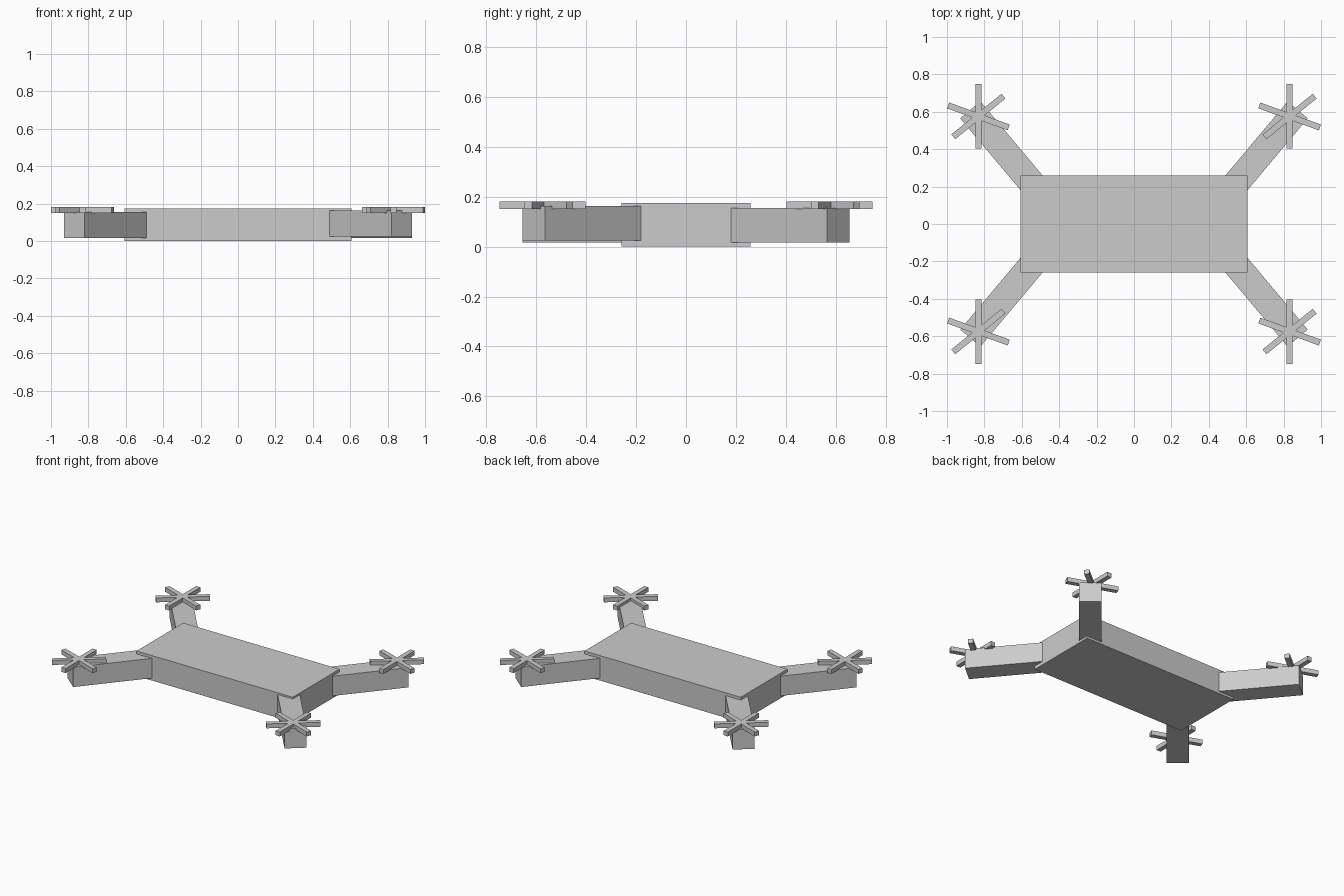
import bpy, bmesh
from math import sin, cos, atan2, hypot, radians, pi

if "Cube" in bpy.data.objects:
    bpy.data.objects.remove(bpy.data.objects["Cube"])


def prism(name, outline, z0, z1):
    """Extrude a flat outline between two heights."""
    bm = bmesh.new()
    face = bm.faces.new([bm.verts.new((x, y, z0)) for x, y in outline])
    top = bmesh.ops.extrude_face_region(bm, geom=[face])
    verts = [v for v in top["geom"] if isinstance(v, bmesh.types.BMVert)]
    bmesh.ops.translate(bm, verts=verts, vec=(0, 0, z1 - z0))
    bmesh.ops.recalc_face_normals(bm, faces=bm.faces)
    mesh = bpy.data.meshes.new(name)
    bm.to_mesh(mesh)
    bm.free()
    obj = bpy.data.objects.new(name, mesh)
    bpy.context.collection.objects.link(obj)
    return obj


def bar(start, end, width):
    """Rectangle outline around a centre line."""
    dx, dy = end[0] - start[0], end[1] - start[1]
    s = width / 2 / hypot(dx, dy)
    nx, ny = -dy * s, dx * s
    return [(start[0] + nx, start[1] + ny), (start[0] - nx, start[1] - ny),
            (end[0] - nx, end[1] - ny), (end[0] + nx, end[1] + ny)]


def rotor_outline(cx, cy, length, width):
    """Six-bladed star made of three crossing bars, as one outline."""
    angles = [radians(a) for a in (-20, 39, 90, 160, 219, 270)]
    r, h = length / 2, width / 2
    points = []
    for i, a in enumerate(angles):
        gap = (angles[(i + 1) % 6] - a) % (2 * pi)
        for side in (-h, h):
            points.append((cx + r * cos(a) - side * sin(a),
                           cy + r * sin(a) + side * cos(a)))
        notch, mid = h / sin(gap / 2), a + gap / 2
        points.append((cx + notch * cos(mid), cy + notch * sin(mid)))
    return points


# Central body
prism("body", [(-0.607, -0.259), (0.607, -0.259), (0.607, 0.259), (-0.607, 0.259)], 0, 0.175)

# Diagonal arms with a rotor on each; the front right arm sits slightly higher
for sx, side in ((-1, "left"), (1, "right")):
    for sy, end in ((-1, "front"), (1, "back")):
        lift = 0.008 if (sx, sy) == (1, -1) else 0
        prism(f"arm_{end}_{side}",
              bar((sx * 0.489, sy * 0.15), (sx * 0.875, sy * 0.61), 0.141),
              0.016 + lift, 0.155 + lift)
        prism(f"rotor_{end}_{side}",
              rotor_outline(sx * 0.832, sy * 0.575, 0.345, 0.033), 0.151, 0.182)
